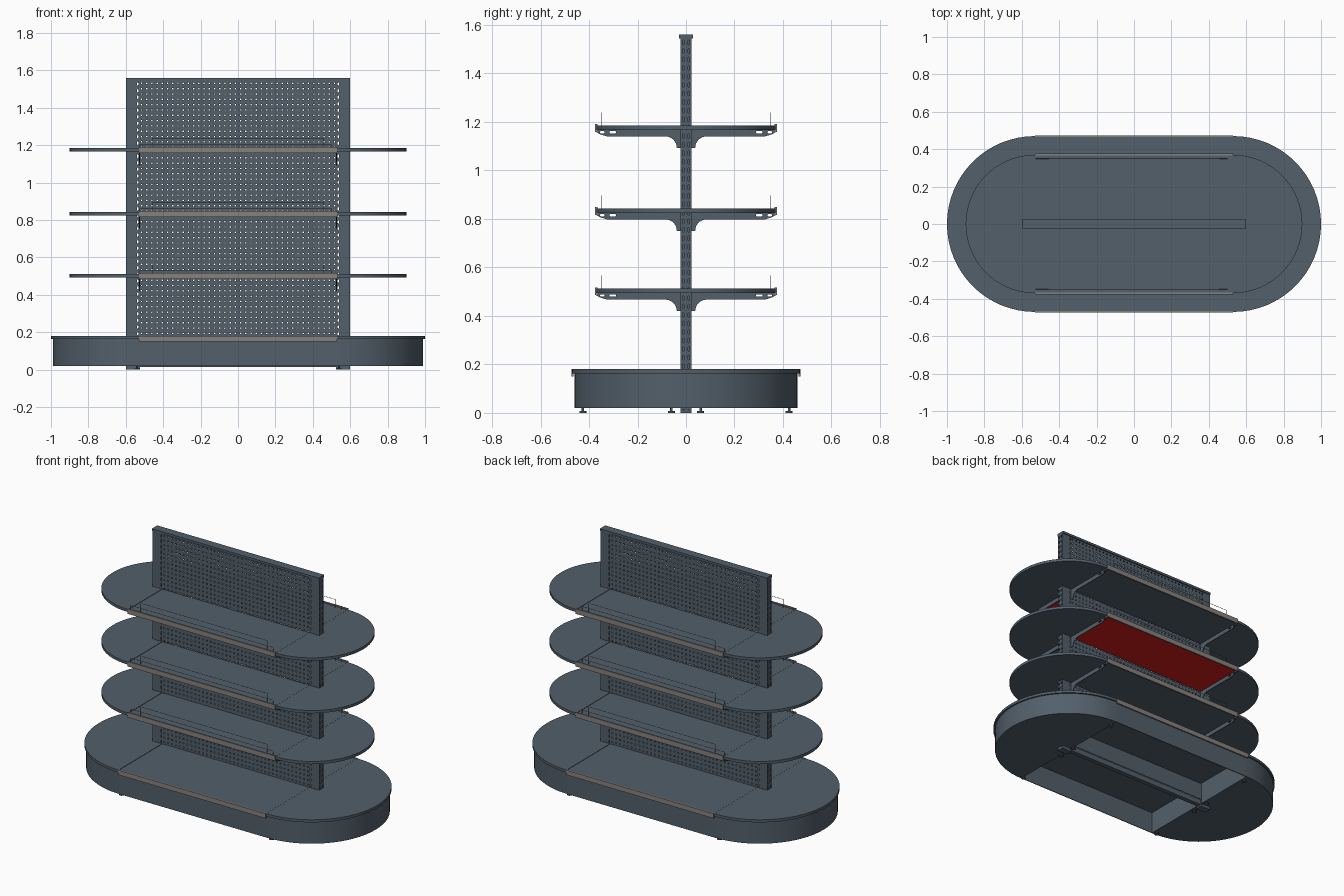
import bpy, bmesh, math
from mathutils import Vector, Matrix

if "Cube" in bpy.data.objects:
    bpy.data.objects.remove(bpy.data.objects["Cube"])


def material(name, rgb):
    m = bpy.data.materials.new(name)
    m.diffuse_color = (*rgb, 1)
    m.use_nodes = True
    m.node_tree.nodes["Principled BSDF"].inputs["Base Color"].default_value = m.diffuse_color
    return m


SLATE = material("slate_paint", (0.085, 0.115, 0.145))
STRIP = material("price_strip_grey", (0.24, 0.22, 0.21))
RED = material("red_underside", (0.65, 0.01, 0.01))
STAND = 0.53                     # half length of the straight section


def finish(name, bm, mat, recalc=True):
    bmesh.ops.remove_doubles(bm, verts=bm.verts, dist=1e-5)
    if recalc:
        bmesh.ops.recalc_face_normals(bm, faces=bm.faces)
    me = bpy.data.meshes.new(name)
    bm.to_mesh(me)
    bm.free()
    me.materials.clear()
    me.materials.append(mat)
    me.shade_smooth()
    me.set_sharp_from_angle(angle=math.radians(30))
    ob = bpy.data.objects.new(name, me)
    bpy.context.collection.objects.link(ob)
    return ob


def box(name, x0, x1, y0, y1, z0, z1, mat=SLATE):
    bm = bmesh.new()
    bmesh.ops.create_cube(bm, size=1)
    for v in bm.verts:
        v.co = ((x0 + x1) / 2 + v.co.x * (x1 - x0),
                (y0 + y1) / 2 + v.co.y * (y1 - y0),
                (z0 + z1) / 2 + v.co.z * (z1 - z0))
    return finish(name, bm, mat)


def prism(name, loops, depth, matrix, mat=SLATE):
    """Extrude a 2D outline (with optional holes), centred on its plane."""
    cu = bpy.data.curves.new(name, 'CURVE')
    cu.dimensions, cu.fill_mode, cu.extrude = '2D', 'BOTH', depth / 2
    for pts in loops:
        sp = cu.splines.new('POLY')
        sp.points.add(len(pts) - 1)
        for p, q in zip(sp.points, pts):
            p.co = (q[0], q[1], 0, 1)
        sp.use_cyclic_u = True
    tmp = bpy.data.objects.new(name + "_outline", cu)
    bpy.context.collection.objects.link(tmp)
    dg = bpy.context.evaluated_depsgraph_get()
    me = bpy.data.meshes.new_from_object(tmp.evaluated_get(dg))
    bm = bmesh.new()
    bm.from_mesh(me)
    bpy.data.objects.remove(tmp)
    bpy.data.curves.remove(cu)
    bm.transform(matrix)
    return finish(name, bm, mat)


def half_round(name, side, r, z0, z1):
    n = 32
    pts = [(side * (STAND + r * math.cos(a)), r * math.sin(a))
           for a in (-math.pi / 2 + math.pi * i / n for i in range(n + 1))]
    prism(name, [pts], z1 - z0, Matrix.Translation((0, 0, (z0 + z1) / 2)))


def sheet(name, origin, u, v, nu, nv, hw, hh):
    """Flat sheet with nu x nv punched octagonal holes of half size hw, hh."""
    o, u, v = Vector(origin), Vector(u), Vector(v)
    un, vn = u.normalized(), v.normalized()
    cu, cv = u / nu, v / nv
    bm = bmesh.new()
    ring = [(1, 0), (1, 1), (0, 1), (-1, 1), (-1, 0), (-1, -1), (0, -1), (1, -1)]
    for i in range(nu):
        for j in range(nv):
            c = o + cu * (i + .5) + cv * (j + .5)
            out = [bm.verts.new(c + cu * a / 2 + cv * b / 2) for a, b in ring]
            inn = []
            for a, b in ring:
                k = 0.71 if a and b else 1
                inn.append(bm.verts.new(c + un * a * hw * k + vn * b * hh * k))
            for k in range(8):
                m = (k + 1) % 8
                bm.faces.new((out[k], out[m], inn[m], inn[k]))
    return finish(name, bm, SLATE, recalc=False)


def wires(name, paths, r=0.0016):
    cu = bpy.data.curves.new(name, 'CURVE')
    cu.dimensions, cu.bevel_depth, cu.bevel_resolution = '3D', r, 1
    cu.materials.append(SLATE)
    for path in paths:
        sp = cu.splines.new('POLY')
        sp.points.add(len(path) - 1)
        for p, q in zip(sp.points, path):
            p.co = (*q, 1)
    ob = bpy.data.objects.new(name, cu)
    bpy.context.collection.objects.link(ob)


# maps 2D (a, b) to world (y=a, z=b)
TO_YZ = Matrix(((0, 0, 1, 0), (1, 0, 0, 0), (0, 1, 0, 0), (0, 0, 0, 1)))


def bracket(name, x, side, top):
    arc = [(0.085 - 0.047 * math.sin(t), -0.092 + 0.047 * math.cos(t))
           for t in (math.pi / 2 * i / 8 for i in range(9))]
    outline = [(0.02, -0.018), (0.372, -0.018), (0.372, -0.026), (0.355, -0.036),
               (0.325, -0.045)] + arc + [(0.038, -0.092), (0.02, -0.092)]
    outline.pop(-2)

    def slot(cy, w):
        return [(cy + w * a, -0.028 + 0.005 * b) for a, b in
                ((-1, -.5), (-.7, -1), (.7, -1), (1, -.5), (1, .5), (.7, 1), (-.7, 1), (-1, .5))]
    loops = [[(side * a, top + b) for a, b in lp]
             for lp in (outline, slot(0.302, 0.014), slot(0.345, 0.009))]
    prism(name, loops, 0.005, Matrix.Translation((x, 0, 0)) @ TO_YZ)


# Centre wall: plain lower panel, punched upper panels, top cap
for s, tag in ((-1, "front"), (1, "back")):
    y = s * 0.02
    sheet(f"{tag}_punched_panel", (s * STAND, y, 0.18), (-s * 2 * STAND, 0, 0),
          (0, 0, 1.365), 38, 48, 0.0042, 0.0042)
    box(f"{tag}_lower_panel", -STAND, STAND, y - 0.001, y + 0.001, 0.05, 0.18)
box("top_cap", -0.6, 0.6, -0.028, 0.028, 1.545, 1.56)
box("bottom_rail", -0.6, 0.6, -0.015, 0.015, 0.015, 0.05)

# Slotted uprights
for s, tag in ((-1, "left"), (1, "right")):
    for f, face in ((-1, "front"), (1, "back")):
        x_in, x_out = s * 0.525, s * 0.547
        a, b = (x_in, x_out) if s * f < 0 else (x_out, x_in)
        sheet(f"{tag}_upright_{face}_slots", (a, f * 0.022, 0), (b - a, 0, 0),
              (0, 0, 1.545), 1, 44, 0.0035, 0.011)
        box(f"{tag}_upright_{face}_plate", min(x_out, s * 0.6), max(x_out, s * 0.6),
            f * 0.022 - 0.001, f * 0.022 + 0.001, 0, 1.545)
    sheet(f"{tag}_upright_side_slots", (s * 0.6, -s * 0.022, 0), (0, s * 0.044, 0),
          (0, 0, 1.545), 2, 44, 0.0035, 0.011)
    xi = s * 0.56
    box(f"{tag}_upright_core", xi - 0.004, xi + 0.004, -0.021, 0.021, 0, 1.545)
    box(f"{tag}_upright_foot", min(s * .525, s * .6), max(s * .525, s * .6),
        -0.022, 0.022, 0, 0.012)

# Base plinth: closed round ends, open middle, overhanging deck
for s, tag in ((-1, "left"), (1, "right")):
    half_round(f"{tag}_plinth_end", s, 0.46, 0.02, 0.163)
    half_round(f"{tag}_base_deck_end", s, 0.47, 0.163, 0.18)
    # levelling feet
    for y in (-0.425, -0.06, 0.06, 0.425):
        bm = bmesh.new()
        for r, h, z in ((0.015, 0.007, 0.0035), (0.005, 0.02, 0.012)):
            bmesh.ops.create_cone(bm, cap_ends=True, segments=16, radius1=r, radius2=r,
                                  depth=h, matrix=Matrix.Translation((s * 0.54, y, z)))
        finish(f"{tag}_levelling_foot", bm, SLATE)
for s, tag in ((-1, "front"), (1, "back")):
    y0, y1 = sorted((s * 0.455, s * 0.46))
    box(f"{tag}_kick_plate", -STAND, STAND, y0, y1, 0.02, 0.163)
    y0, y1 = sorted((s * 0.021, s * 0.468))
    box(f"{tag}_base_deck", -STAND + .002, STAND - .002, y0, y1, 0.163, 0.179)
    y0, y1 = sorted((s * 0.464, s * 0.473))
    box(f"{tag}_base_price_strip", -STAND, STAND, y0, y1, 0.15, 0.181, STRIP)

# Three shelf levels
for n, top in enumerate((0.512, 0.843, 1.185), 1):
    for s, tag in ((-1, "left"), (1, "right")):
        half_round(f"shelf_{n}_{tag}_end", s, 0.37, top - 0.018, top)
    for s, tag in ((-1, "front"), (1, "back")):
        y0, y1 = sorted((s * 0.021, s * 0.368))
        box(f"shelf_{n}_{tag}_board", -STAND + .002, STAND - .002, y0, y1,
            top - 0.018, top - 0.001)
        if (n, s) in ((2, 1), (3, -1)):
            box(f"shelf_{n}_{tag}_red_underside", -0.524, 0.524, y0, y1,
                top - 0.020, top - 0.018, RED)
        y0, y1 = sorted((s * 0.366, s * 0.376))
        box(f"shelf_{n}_{tag}_price_strip", -STAND, STAND, y0, y1,
            top - 0.026, top + 0.006, STRIP)
        for x in (-0.527, 0.527):
            bracket(f"shelf_{n}_{tag}_bracket", x, s, top)
        # wire guard rail
        y, zt, zm = s * 0.35, top + 0.053, top + 0.02
        wires(f"shelf_{n}_{tag}_guard_rail", [
            [(-0.455, y, top), (-0.455, y, zt), (0.455, y, zt), (0.455, y, top)],
            [(-0.525, y, top), (-0.525, y, zm), (0.5, y, zm), (0.5, y, top)]])
